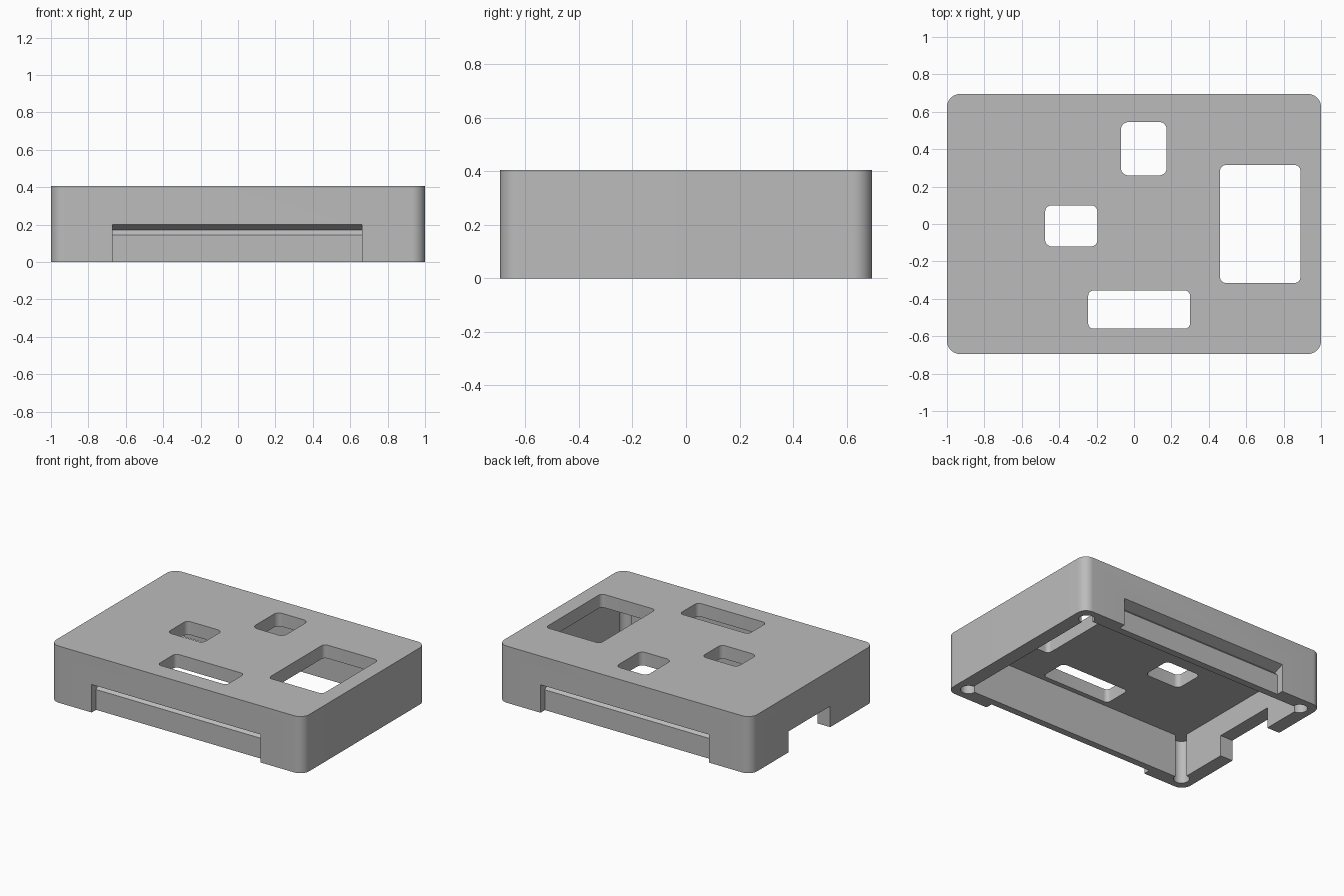
import bpy, bmesh, math
from mathutils import Vector

cube = bpy.data.objects.get("Cube")
if cube:
    bpy.data.objects.remove(cube, do_unlink=True)

HALF_X, HALF_Y, HEIGHT = 1.0, 0.695, 0.405
WALL = 0.1
INNER_X, INNER_Y, CEILING = HALF_X - WALL, HALF_Y - WALL, 0.31

grey = bpy.data.materials.new("plain_grey")
grey.use_nodes = True
grey.diffuse_color = (0.5, 0.5, 0.5, 1)
grey.node_tree.nodes["Principled BSDF"].inputs["Base Color"].default_value = (0.5, 0.5, 0.5, 1)


def prism(name, start, offset):
    """Solid made by sweeping a closed outline along an offset."""
    bm = bmesh.new()
    base = bm.faces.new([bm.verts.new(p) for p in start])
    swept = bmesh.ops.extrude_face_region(bm, geom=[base], use_keep_orig=True)
    moved = [v for v in swept["geom"] if isinstance(v, bmesh.types.BMVert)]
    bmesh.ops.translate(bm, verts=moved, vec=Vector(offset))
    bmesh.ops.recalc_face_normals(bm, faces=bm.faces)
    mesh = bpy.data.meshes.new(name)
    bm.to_mesh(mesh)
    bm.free()
    obj = bpy.data.objects.new(name, mesh)
    bpy.context.collection.objects.link(obj)
    return obj


def corner_outline(x0, x1, y0, y1, r, z, relief=False, steps=8):
    """Rectangle with rounded corners, or with round reliefs bitten past each corner."""
    points = []
    inset = 0 if relief else r
    corners = [(x1 - inset, y1 - inset), (x0 + inset, y1 - inset),
               (x0 + inset, y0 + inset), (x1 - inset, y0 + inset)]
    for k, (cx, cy) in enumerate(corners):
        first = 90 * k - (90 if relief else 0)
        sweep = 270 if relief else 90
        n = steps * sweep // 90
        for i in range(n + 1):
            a = math.radians(first + sweep * i / n)
            points.append((cx + r * math.cos(a), cy + r * math.sin(a), z))
    return points


def cut(body, cutter):
    cutter.hide_render = True
    mod = body.modifiers.new("cut", 'BOOLEAN')
    mod.operation = 'DIFFERENCE'
    mod.solver = 'EXACT'
    mod.object = cutter
    bpy.context.view_layer.objects.active = body
    bpy.ops.object.modifier_apply(modifier=mod.name)
    bpy.data.objects.remove(cutter, do_unlink=True)


# Outer block with rounded vertical edges
case = prism("case_cover",
             corner_outline(-HALF_X, HALF_X, -HALF_Y, HALF_Y, 0.07, 0, steps=12), (0, 0, HEIGHT))

# Hollow underside with round reliefs at the corners
cut(case, prism("cavity_cutter",
                corner_outline(-INNER_X, INNER_X, -INNER_Y, INNER_Y, 0.052, -0.1, relief=True),
                (0, 0, CEILING + 0.1)))

# Openings through the top: x range, y range, corner radius
openings = [(-0.07, 0.175, 0.26, 0.545, 0.04),
            (-0.475, -0.195, -0.12, 0.10, 0.035),
            (-0.245, 0.30, -0.56, -0.355, 0.03),
            (0.46, 0.89, -0.315, 0.315, 0.03)]
for x0, x1, y0, y1, r in openings:
    cut(case, prism("opening_cutter", corner_outline(x0, x1, y0, y1, r, 0.2), (0, 0, 0.4)))

# Recessed panels with a snap groove, front and back: depth from the wall, height
groove = [(-0.1, -0.1), (0.05, -0.1), (0.05, 0.145), (0.075, 0.17), (0, 0.2), (-0.1, 0.2)]
for side in (-1, 1):
    profile = [(-0.67, side * (HALF_Y - d), z) for d, z in groove]
    cut(case, prism("recess_cutter", profile, (1.333, 0, 0)))

# Cable notch through the wall at -x
notch = [(-1.2, -0.2, -0.1), (-1.2, 0.27, -0.1), (-1.2, 0.27, 0.15), (-1.2, -0.2, 0.15)]
cut(case, prism("notch_cutter", notch, (0.35, 0, 0)))

# Finish
case.data.materials.clear()
case.data.materials.append(grey)
for face in case.data.polygons:
    face.material_index = 0
bpy.ops.object.select_all(action='DESELECT')
case.select_set(True)
bpy.context.view_layer.objects.active = case
bpy.ops.object.shade_smooth_by_angle(angle=math.radians(30))
